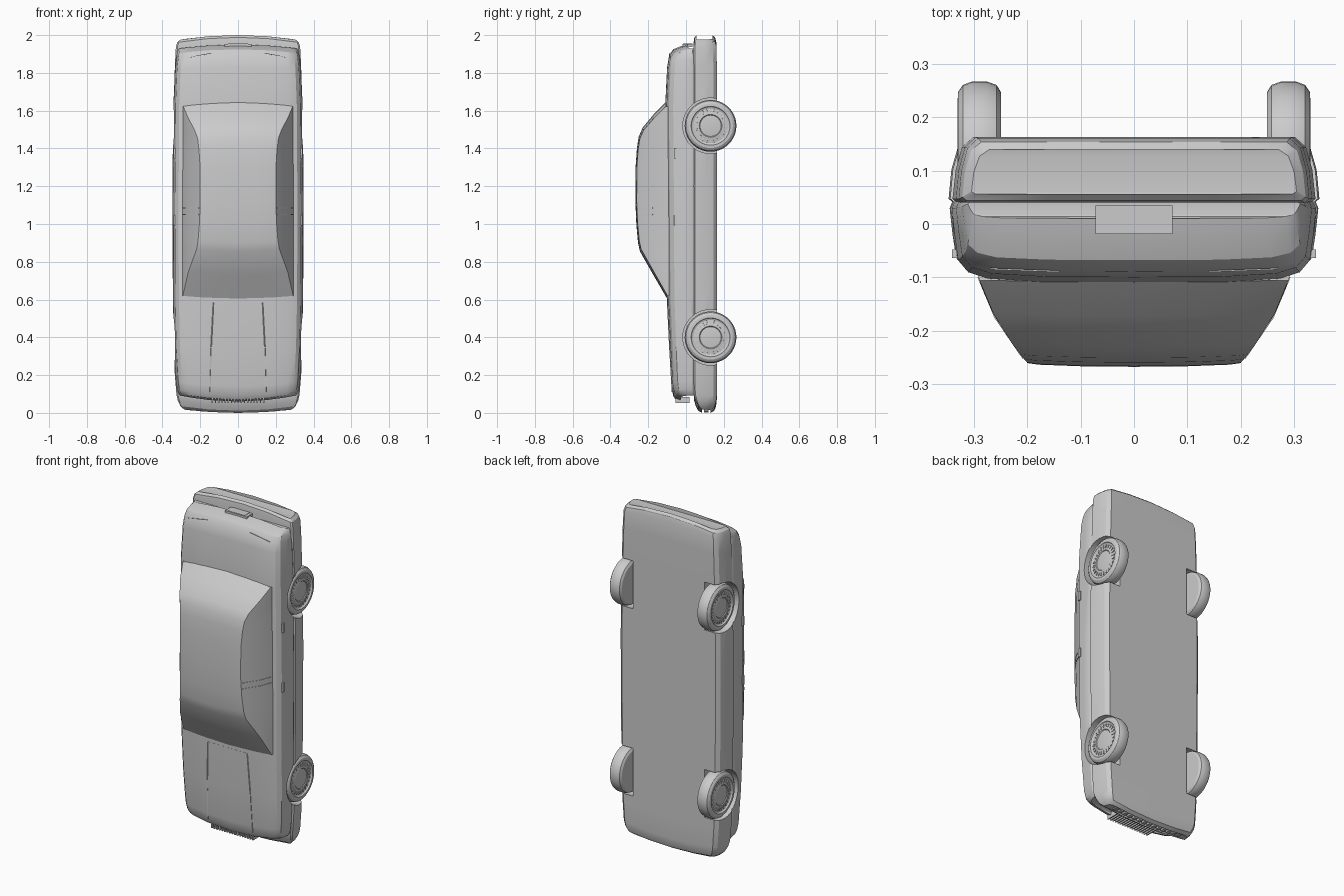
import bpy, bmesh
from math import radians, pi, cos, sin
from mathutils import Vector

if "Cube" in bpy.data.objects:
    bpy.data.objects.remove(bpy.data.objects["Cube"])


def finish(name, bm, angle=30, smooth=True):
    bmesh.ops.recalc_face_normals(bm, faces=bm.faces)
    me = bpy.data.meshes.new(name)
    bm.to_mesh(me)
    bm.free()
    ob = bpy.data.objects.new(name, me)
    bpy.context.collection.objects.link(ob)
    if smooth:
        activate(ob)
        bpy.ops.object.shade_smooth_by_angle(angle=radians(angle))
    return ob


def activate(ob):
    bpy.ops.object.select_all(action='DESELECT')
    ob.select_set(True)
    bpy.context.view_layer.objects.active = ob


def loft(name, stations, section):
    """Skin mirrored half sections (top centre to bottom centre) along z.
    station = (z, bow, *section arguments); bow bends the section at its sides."""
    bm = bmesh.new()
    rings = []
    for z, bow, *args in stations:
        half = section(*args)
        pts = half + [(-x, y) for x, y in half[-2:0:-1]]
        rings.append([bm.verts.new((x, y, z + bow * (x / 0.34) ** 2)) for x, y in pts])
    n = len(rings[0])
    for a, b in zip(rings, rings[1:]):
        for i in range(n):
            bm.faces.new((a[i], a[(i + 1) % n], b[(i + 1) % n], b[i]))
    # end caps as strips of quads between left and right halves
    h = n // 2
    for r in (rings[0], rings[-1]):
        bm.faces.new((r[0], r[1], r[n - 1]))
        for i in range(1, h - 1):
            bm.faces.new((r[i], r[i + 1], r[n - i - 1], r[n - i]))
        bm.faces.new((r[h - 1], r[h], r[h + 1]))
    return finish(name, bm)


def bar(name, p, q, w=0.004, d=0.004):
    """Thin box from p to q."""
    p, q = Vector(p), Vector(q)
    bm = bmesh.new()
    bmesh.ops.create_cube(bm, size=1)
    bmesh.ops.scale(bm, vec=(w, d, (q - p).length), verts=bm.verts)
    rot = (q - p).to_track_quat('Z', 'Y').to_matrix()
    bmesh.ops.rotate(bm, cent=(0, 0, 0), matrix=rot, verts=bm.verts)
    bmesh.ops.translate(bm, vec=(p + q) / 2, verts=bm.verts)
    return finish(name, bm, smooth=False)


def box(name, c, s):
    return bar(name, (c[0], c[1], c[2] - s[2] / 2), (c[0], c[1], c[2] + s[2] / 2), s[0], s[1])


def lathe(name, profile, centre, side=1, n=40):
    """Spin (x, radius) points about an x axis."""
    bm = bmesh.new()
    rings = []
    for x, r in profile:
        rings.append([bm.verts.new((side * x, centre[0] + r * cos(2 * pi * i / n),
                                    centre[1] + r * sin(2 * pi * i / n))) for i in range(n)])
    for a, b in zip(rings, rings[1:]):
        for i in range(n):
            bm.faces.new((a[i], a[(i + 1) % n], b[(i + 1) % n], b[i]))
    bm.faces.new(rings[0])
    bm.faces.new(rings[-1])
    return finish(name, bm)


# lower body with bumpers
def lower_section(w, top, bottom):
    h = bottom - top
    return [(0, top), (w * .5, top), (w * .975, top), (w, top + h * .06), (w * .985, top + h * .5),
            (w * .95, top + h * .85), (w * .89, bottom), (w * .5, bottom), (0, bottom)]


lower = loft("lower_body", [
    (0, .025, .285, .085, .13), (.012, .03, .305, .064, .15), (.035, .035, .319, .052, .159),
    (.07, .03, .326, .042, .163), (.20, .01, .335, .04, .163), (.40, 0, .341, .04, .163),
    (.75, 0, .346, .04, .163), (1.2, 0, .348, .04, .163), (1.6, 0, .342, .04, .163),
    (1.85, -.01, .334, .04, .163), (1.96, -.025, .329, .04, .161), (1.988, -.03, .322, .044, .154),
    (2.0, -.03, .305, .056, .140)], lower_section)


# upper body: bonnet, wings and boot
def upper_section(w, top):
    h = .04 - top
    return [(0, top), (w * .5, top + .001), (w * .8, top + h * .05), (w * .91, top + h * .13),
            (w * .965, top + h * .28), (w * .985, top + h * .6), (w, top + h * .93),
            (w * .985, .042), (w * .5, .042), (0, .042)]


upper = loft("upper_body", [
    (.06, .04, .306, -.030), (.07, .04, .315, -.055), (.09, .04, .322, -.068), (.14, .03, .328, -.077),
    (.35, .005, .338, -.088), (.62, 0, .344, -.101), (1.1, 0, .346, -.104), (1.63, 0, .342, -.110),
    (1.83, -.01, .334, -.100), (1.895, -.025, .328, -.089), (1.925, -.025, .323, -.068),
    (1.94, -.025, .318, -.030), (1.95, -.025, .312, .010)], upper_section)

# wheel arches
for z in (.40, 1.52):
    for s in (-1, 1):
        cutter = lathe("arch_cutter", [(.235, .147), (.45, .147)], (.13, z), s)
        for body in (lower, upper):
            m = body.modifiers.new("arch", 'BOOLEAN')
            m.operation, m.solver, m.object = 'DIFFERENCE', 'EXACT', cutter
            activate(body)
            # the arch must run before the smoothing modifier, if one exists
            bpy.ops.object.modifier_move_to_index(modifier=m.name, index=0)
            bpy.ops.object.modifier_apply(modifier=m.name)
        bpy.data.objects.remove(cutter)
for body in (lower, upper):
    activate(body)
    bpy.ops.object.shade_smooth_by_angle(angle=radians(30))


# cabin
def side_x(y):
    t = (-.095 - y) / .16
    return .293 - .088 * t + .045 * t * (1 - t)


def cabin_section(top):
    edge = top * .97 - .001
    mid = (edge - .095) / 2
    xr = side_x(edge)
    return [(0, top), (xr * .5, top + .001), (xr * .9, top * .985), (xr, edge),
            (side_x(mid), mid), (.294, -.090), (.15, -.088), (0, -.088)]


loft("cabin", [
    (.605, .02, -.100), (.73, .025, -.173), (.855, .03, -.244), (.90, .03, -.254), (1.0, .015, -.263),
    (1.12, 0, -.268), (1.3, 0, -.267), (1.40, -.02, -.260), (1.46, -.025, -.251), (1.51, -.03, -.230),
    (1.58, -.03, -.172), (1.645, -.03, -.108)], cabin_section)

# side details, mirrored left and right
for s in (-1, 1):
    for z in (1.02, 1.375):
        box("door_handle", (s * .333, -.056, z), (.018, .016, .055))
    for z in (1.05, 1.085):
        ys = (-.10, -.175, -.252)
        for a, b in zip(ys, ys[1:]):
            bar("door_pillar_trim", (s * side_x(a), a, z), (s * side_x(b), b, z))
    bar("bonnet_seam", (s * .148, -.073, .11), (s * .142, -.087, .35))
    bar("bonnet_seam", (s * .142, -.087, .35), (s * .13, -.098, .585))
    bar("boot_seam", (s * .14, -.089, 1.905), (s * .27, -.084, 1.88), .003, .003)
bar("bonnet_rear_seam", (-.13, -.098, .585), (.13, -.098, .585))

# grille bars and bumper slots
for i in range(17):
    x = -.136 + i * .017
    box("grille_bar", (x, -.018, .068), (.007, .075, .032))
for i in range(14):
    x = -.221 + i * .034
    box("bumper_slot_block", (x, .108, .007 + .025 * (x / .34) ** 2), (.022, .024, .012))

# rear number plate
box("plate_frame", (0, .008, 1.945), (.144, .054, .016))
box("plate", (0, .010, 1.95), (.108, .050, .010))

# wheels with recessed hubcaps
tyre = [(.25, .09), (.25, .118), (.258, .131), (.275, .137), (.305, .137), (.321, .131), (.33, .118),
        (.331, .103), (.325, .099), (.322, .092), (.326, .070), (.328, .060), (.324, .056), (.327, .03)]
for z in (.40, 1.52):
    for s in (-1, 1):
        lathe("wheel", tyre, (.13, z), s)
        for i in range(24):
            a = 2 * pi * i / 24
            c, d = cos(a), sin(a)
            bar("hubcap_rib", (s * .324, .13 + .072 * c, z + .072 * d),
                (s * .323, .13 + .09 * c, z + .09 * d), .008, .008)
